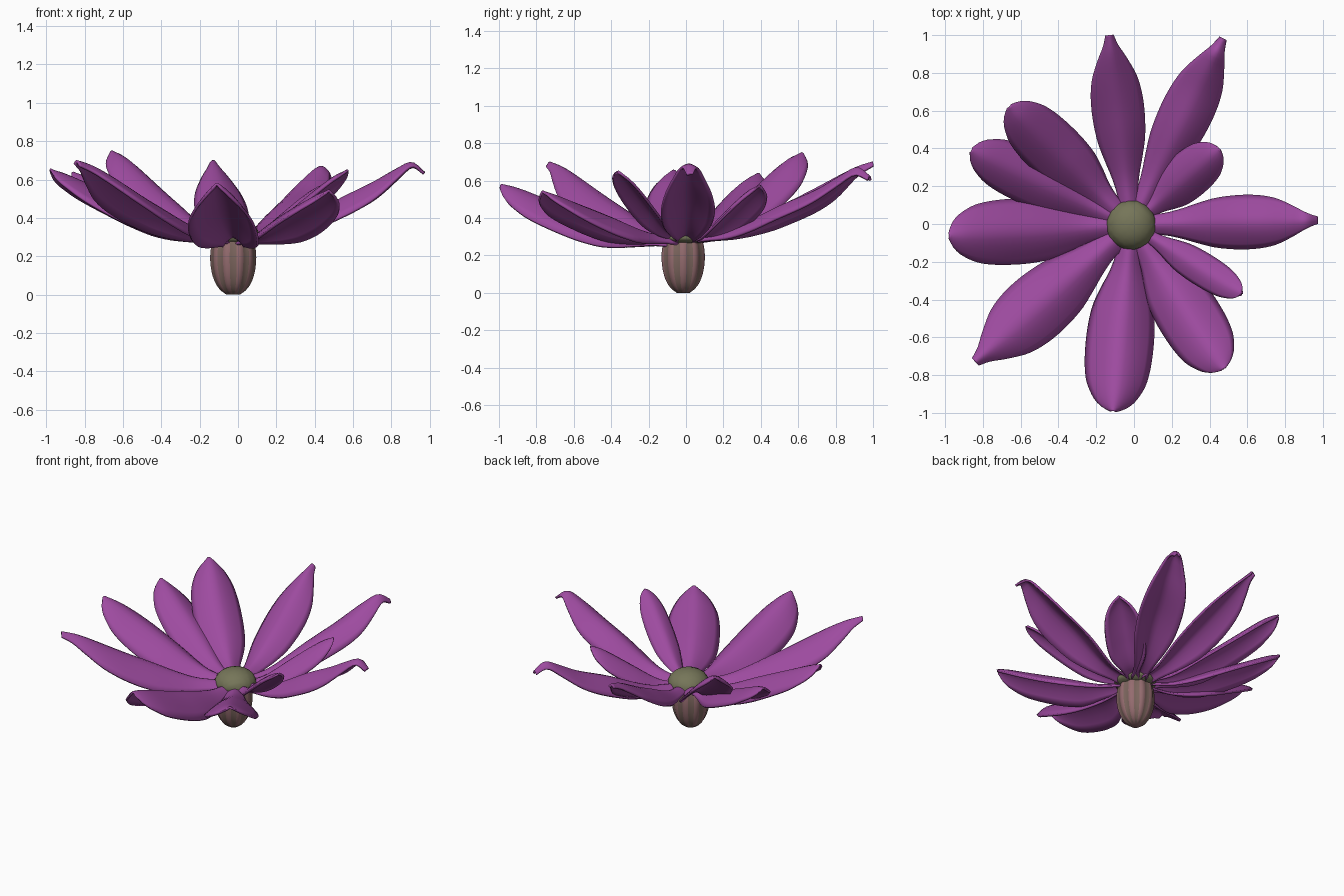
import bpy, bmesh, math
from mathutils import Vector

if "Cube" in bpy.data.objects:
    bpy.data.objects.remove(bpy.data.objects["Cube"])

CX, CY = -0.015, -0.005


def material(name, rgb):
    m = bpy.data.materials.new(name)
    m.diffuse_color = (*rgb, 1)
    m.use_nodes = True
    m.node_tree.nodes["Principled BSDF"].inputs["Base Color"].default_value = m.diffuse_color
    return m


PETAL = material("petal_purple", (0.34, 0.07, 0.35))
CALYX_A = material("calyx_pink", (0.30, 0.15, 0.16))
CALYX_B = material("calyx_olive", (0.20, 0.13, 0.11))
DOME = material("dome_green", (0.18, 0.18, 0.10))


def curve(pts, x):
    """Smooth Hermite interpolation through (x, y) points."""
    n = len(pts)

    def slope(i):
        a, b = pts[max(i - 1, 0)], pts[min(i + 1, n - 1)]
        return (b[1] - a[1]) / (b[0] - a[0])
    for i in range(n - 1):
        (x0, y0), (x1, y1) = pts[i], pts[i + 1]
        if x <= x1 or i == n - 2:
            h = x1 - x0
            t = (x - x0) / h
            return ((2*t**3 - 3*t**2 + 1) * y0 + (t**3 - 2*t**2 + t) * h * slope(i)
                    + (3*t**2 - 2*t**3) * y1 + (t**3 - t**2) * h * slope(i + 1))


def finish(name, bm, mats):
    bmesh.ops.recalc_face_normals(bm, faces=bm.faces)
    me = bpy.data.meshes.new(name)
    bm.to_mesh(me)
    bm.free()
    for m in mats:
        me.materials.append(m)
    for p in me.polygons:
        p.use_smooth = True
    ob = bpy.data.objects.new(name, me)
    bpy.context.collection.objects.link(ob)
    return ob


# Width and height profiles along a petal
WIDTH = {
    "blunt": [(0, .34), (.1, .36), (.2, .5), (.3, .72), (.42, .92), (.62, 1), (.82, .9), (.93, .62), (.98, .33), (1, .06)],
    "point": [(0, .36), (.1, .38), (.2, .52), (.3, .72), (.42, .92), (.6, 1), (.75, .87), (.87, .52), (.94, .26), (1, .12)],
}
RISE = [(0, .06), (.2, .15), (.5, .48), (.75, .77), (.9, .93), (1, 1)]
HOOK = [(0, .06), (.2, .15), (.5, .5), (.7, .72), (.85, .92), (.93, 1), (1, .88)]


def petal(name, tip, half, shape, hook=False, droop=0.65, rows=30, cols=10):
    tx, ty, tz = tip
    axis = Vector((tx - CX, ty - CY))
    length = axis.length
    axis.normalize()
    side = Vector((-axis.y, axis.x))
    bm = bmesh.new()
    grid = []
    for i in range(rows + 1):
        s = 1 - (1 - i / rows) ** 1.4
        r = 0.08 + (length - 0.08) * s
        w = max(half * curve(WIDTH[shape], s), 0.004)
        z = 0.28 + (tz - 0.28) * curve(HOOK if hook else RISE, s)
        row = []
        for j in range(cols + 1):
            u = 2 * j / cols - 1
            wave = 0.006 * s * math.sin(r * 9 + u * 2 + tx * 9)
            p = axis * r + side * (u * w)
            # Edges arch downwards from the midrib
            drop = w * droop * abs(u) ** 1.6
            row.append(bm.verts.new((CX + p.x, CY + p.y, z - drop + wave)))
        grid.append(row)
    for a, b in zip(grid, grid[1:]):
        for j in range(cols):
            bm.faces.new((a[j], a[j + 1], b[j + 1], b[j]))
    ob = finish(name, bm, [PETAL])
    mod = ob.modifiers.new("thickness", "SOLIDIFY")
    mod.thickness = 0.014
    mod.offset = 0


# Eleven petals: tip position, half width, tip shape, hooked tip, edge droop
PETALS = [
    ((-0.13, 1.00, 0.69), .135, "point", False),
    ((0.47, 0.98, 0.66), .135, "point", True),
    ((0.45, 0.40, 0.57), .120, "blunt", False),
    ((0.97, 0.02, 0.69), .140, "point", True),
    ((0.57, -0.37, 0.65), .085, "blunt", False),
    ((0.47, -0.77, 0.54), .165, "blunt", False),
    ((-0.11, -0.99, 0.57), .175, "blunt", False, 0.85),
    ((-0.84, -0.73, 0.69), .175, "point", False),
    ((-0.98, -0.06, 0.65), .170, "blunt", False),
    ((-0.86, 0.39, 0.63), .140, "blunt", False),
    ((-0.66, 0.62, 0.74), .150, "blunt", False),
]
for k, args in enumerate(PETALS):
    petal(f"petal_{k + 1}", *args)

# Ribbed calyx cup
bm = bmesh.new()
PROFILE = [(0.0, .035), (.03, .072), (.09, .102), (.17, .116), (.24, .113), (.31, .095)]
SEG, rings = 80, []
for i in range(17):
    z = 0.31 * i / 16
    ring = []
    for j in range(SEG):
        a = math.tau * j / SEG
        r = curve(PROFILE, z) * (1 + 0.03 * math.cos(10 * a))
        ring.append(bm.verts.new((CX - .01 + r * math.cos(a), CY - .01 + r * math.sin(a), z)))
    rings.append(ring)
for lo, hi in zip(rings, rings[1:]):
    for j in range(SEG):
        n = (j + 1) % SEG
        f = bm.faces.new((lo[j], lo[n], hi[n], hi[j]))
        f.material_index = int(math.cos(10 * math.tau * (j + .5) / SEG) < 0)
bm.faces.new(rings[0])
bm.faces.new(rings[-1])
finish("calyx", bm, [CALYX_A, CALYX_B])

# Bumpy domed flower centre
bm = bmesh.new()
bmesh.ops.create_icosphere(bm, subdivisions=4, radius=1)
for v in bm.verts:
    d = v.co.normalized()
    k = 1 + 0.015 * math.sin(d.x * 17) * math.sin(d.y * 17 + d.z * 5)
    v.co = Vector((CX + d.x * 0.13 * k, CY + d.y * 0.13 * k,
                   0.295 + d.z * k * (0.095 if d.z > 0 else 0.04)))
finish("flower_centre", bm, [DOME])
